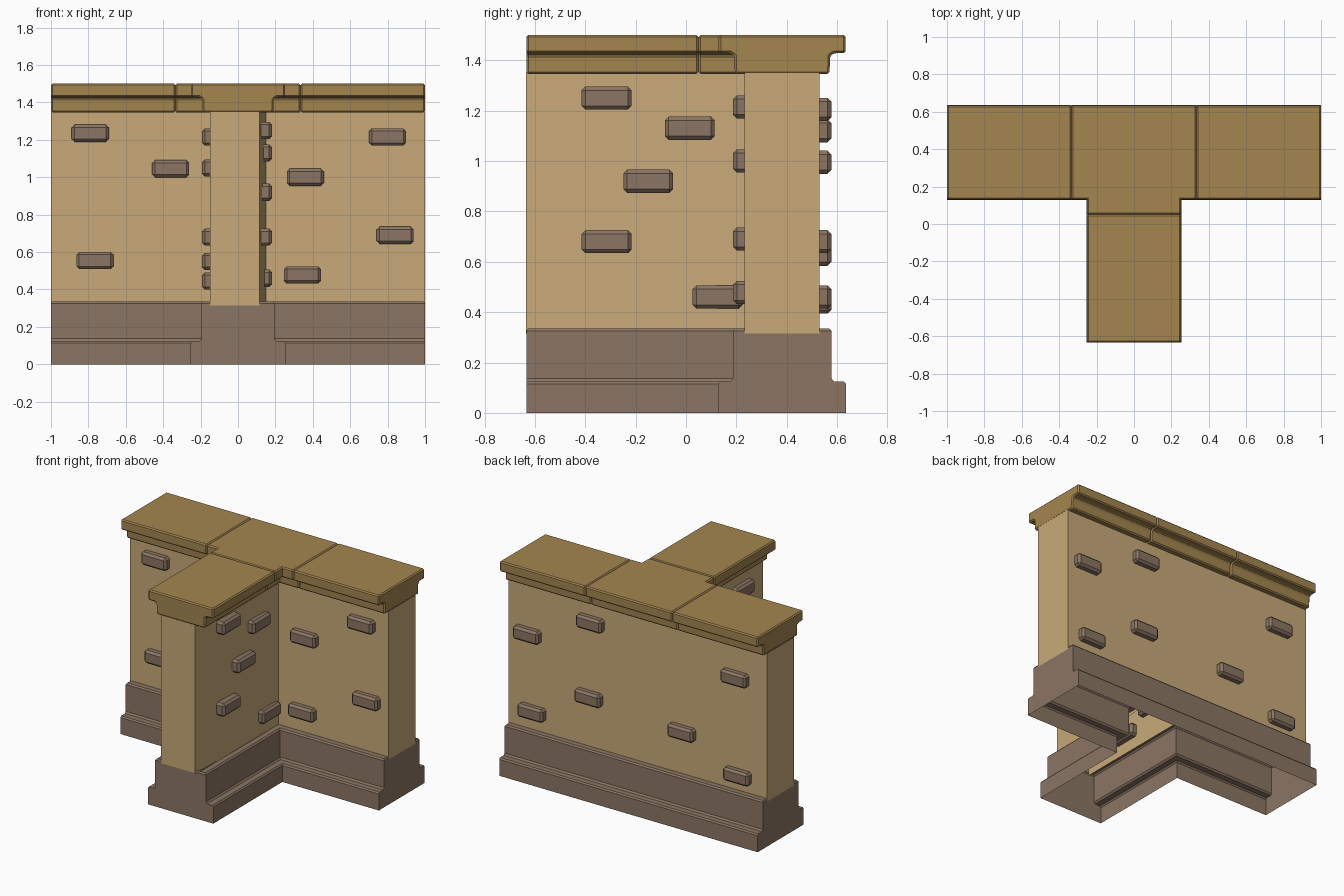
import bpy, bmesh
from mathutils import Vector

if "Cube" in bpy.data.objects:
    bpy.data.objects.remove(bpy.data.objects["Cube"], do_unlink=True)


def material(name, rgb):
    m = bpy.data.materials.new(name)
    m.use_nodes = True
    col = (*rgb, 1)
    m.diffuse_color = col
    m.node_tree.nodes["Principled BSDF"].inputs["Base Color"].default_value = col
    return m


PLASTER = material("tan plaster", (0.58, 0.40, 0.19))
STONE = material("brown stone", (0.26, 0.18, 0.127))
COPING = material("ochre coping", (0.37, 0.235, 0.08))

BAR_Y = 0.382     # centre line of the long wall
END_Y = -0.635    # free end of the short wall


def finish(name, bm, mat, bevel=0):
    bmesh.ops.recalc_face_normals(bm, faces=bm.faces)
    me = bpy.data.meshes.new(name)
    bm.to_mesh(me)
    bm.free()
    me.materials.append(mat)
    ob = bpy.data.objects.new(name, me)
    bpy.context.collection.objects.link(ob)
    if bevel:
        mod = ob.modifiers.new("bevel", "BEVEL")
        mod.width = bevel
        mod.segments = 1
        mod.limit_method = "ANGLE"
    return ob


def tee_outline(half, inset, taper=0):
    """Corners of a T plan with the given half thickness."""
    ex, ey = 1 - inset, END_Y + inset
    back, front = BAR_Y + half, BAR_Y - half
    return [(-ex, back), (-ex, front), (-half, front), (-half, ey),
            (half - taper, ey), (half, front), (ex, front), (ex, back)]


def tee_loft(name, levels, mat, taper=0):
    """Open shell lofted through T outlines: (half thickness, z, end inset)."""
    bm = bmesh.new()
    rings = [[bm.verts.new((x, y, z)) for x, y in tee_outline(h, i, taper)]
             for h, z, i in levels]
    for low, high in zip(rings, rings[1:]):
        for a in range(len(low)):
            b = (a + 1) % len(low)
            f = bm.faces.new((low[a], low[b], high[b], high[a]))
            if f.calc_area() < 1e-6:
                bm.faces.remove(f)
    return finish(name, bm, mat)


# Plinth with stepped moulding, and the wall standing in it
tee_loft("plinth", [(0.253, 0, 0.001), (0.253, 0.115, 0.001), (0.245, 0.125, 0.001),
                    (0.205, 0.125, 0.001), (0.196, 0.137, 0.001),
                    (0.196, 0.325, 0.001), (0.187, 0.335, 0.008),
                    (0.149, 0.335, 0.008)], STONE)
tee_loft("wall", [(0.149, 0.315, 0), (0.149, 1.352, 0)], PLASTER, taper=0.035)


# Coping stones: one stepped profile extruded along x or y
def coping(name, start, end, along_x):
    side = [(0.188, 1.346), (0.19, 1.418), (0.205, 1.428), (0.252, 1.428), (0.252, 1.5)]
    profile = side + [(-u, z) for u, z in reversed(side)]
    bm = bmesh.new()
    rings = []
    for t in (start, end):
        pts = [(t, BAR_Y + u, z) if along_x else (u, t, z) for u, z in profile]
        rings.append([bm.verts.new(p) for p in pts])
    bm.faces.new(rings[0])
    bm.faces.new(rings[1])
    for a in range(len(profile)):
        b = (a + 1) % len(profile)
        bm.faces.new((rings[0][a], rings[0][b], rings[1][b], rings[1][a]))
    finish(name, bm, COPING, bevel=0.008)


JOINT = 0.335
coping("coping_right", -0.999, -JOINT, True)
coping("coping_middle", -JOINT, JOINT, True)
coping("coping_left", JOINT, 0.999, True)
coping("coping_junction", 0.05, BAR_Y, False)
coping("coping_front", END_Y + 0.001, 0.05, False)


# Projecting bricks, each a chamfered block half sunk in the wall
def brick(name, centre, along_x):
    size = Vector((0.198, 0.09, 0.092) if along_x else (0.09, 0.198, 0.092))
    bm = bmesh.new()
    bmesh.ops.create_cube(bm, size=1)
    for v in bm.verts:
        v.co = v.co * size + Vector(centre)
    finish(name, bm, STONE, bevel=0.015)


front = [(-0.79, 1.235), (-0.36, 1.045), (-0.765, 0.555), (0.80, 1.215),
         (0.36, 1.0), (0.84, 0.69), (0.345, 0.478)]
back = [(0.845, 0.995), (0.357, 1.205), (-0.76, 1.12), (0.37, 0.68),
        (0.81, 0.46), (-0.35, 0.63), (-0.78, 0.44)]
stem_left = [(-0.315, 1.25), (0.015, 1.13), (-0.15, 0.92), (-0.315, 0.68), (0.125, 0.46)]
stem_right = [(-0.4, 1.215), (-0.1, 1.05), (-0.35, 0.68), (0.0, 0.55), (-0.25, 0.445)]

for x, z in front:
    brick("front_brick", (x, BAR_Y - 0.15, z), True)
for x, z in back:
    brick("back_brick", (x, BAR_Y + 0.15, z), True)
for y, z in stem_left:
    brick("stem_left_brick", (0.137, y, z), False)
for y, z in stem_right:
    brick("stem_right_brick", (-0.147, y, z), False)
